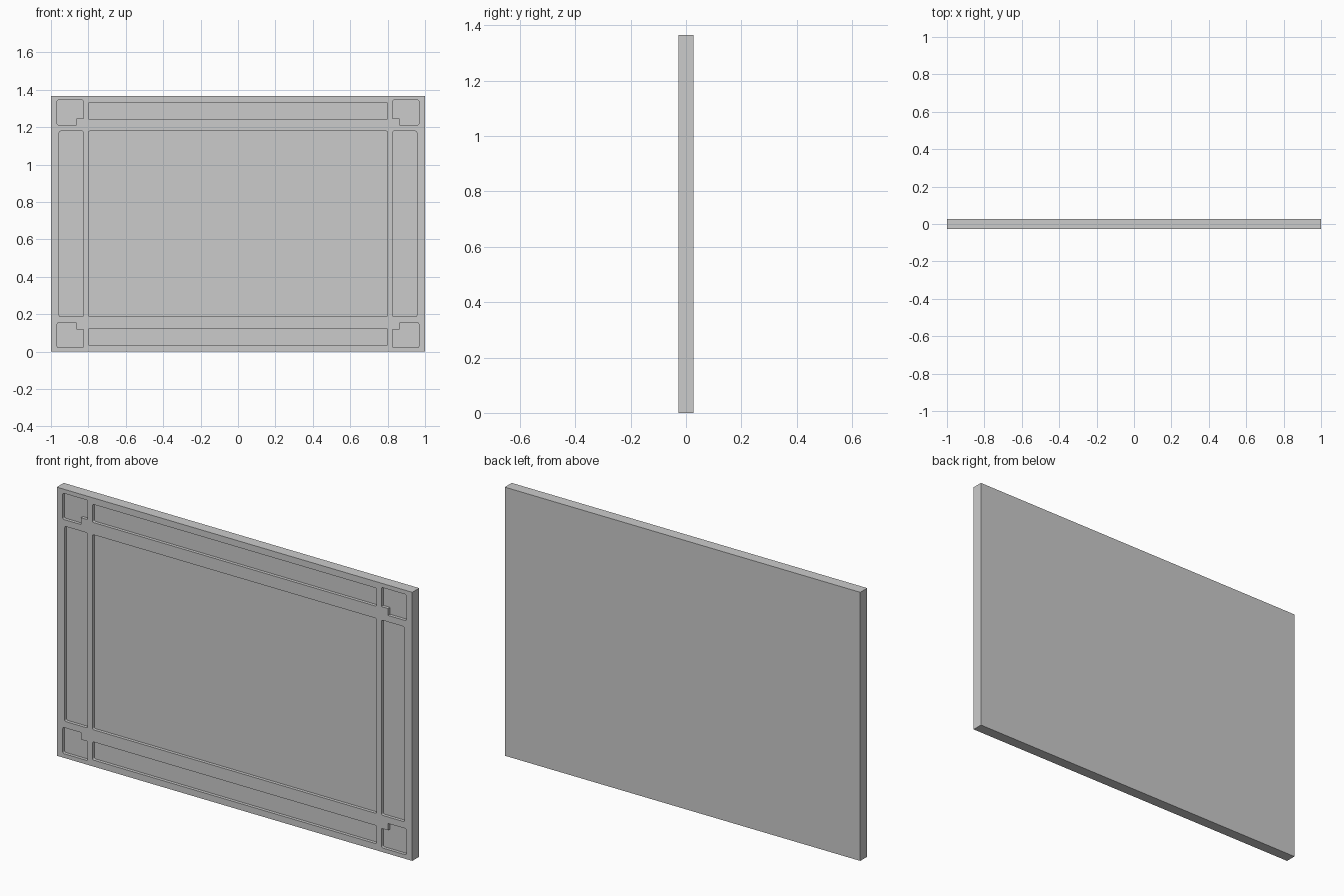
import bpy
import bmesh

if "Cube" in bpy.data.objects:
    bpy.data.objects.remove(bpy.data.objects["Cube"])

HALF_W, HEIGHT, HALF_D = 1.0, 1.366, 0.028
MID_Z = HEIGHT / 2
DEPTH = 0.016          # depth of the recesses
RADIUS = 0.008         # rounding of the recess corners


def add_prism(bm, points, sharp=()):
    """Prism through the front face; points are (x, z) about the panel centre."""
    y0, y1 = -HALF_D - 0.05, -HALF_D + DEPTH
    front = [bm.verts.new((x, y0, z + MID_Z)) for x, z in points]
    back = [bm.verts.new((x, y1, z + MID_Z)) for x, z in points]
    n = len(points)
    faces = [bm.faces.new(front), bm.faces.new(back[::-1])]
    for i in range(n):
        j = (i + 1) % n
        faces.append(bm.faces.new((front[j], front[i], back[i], back[j])))
    bmesh.ops.recalc_face_normals(bm, faces=faces)
    edges = [bm.edges.get((front[i], back[i])) for i in range(n) if i not in sharp]
    bmesh.ops.bevel(bm, geom=edges, offset=RADIUS, segments=3, profile=0.5,
                    affect='EDGES')


def rect(x0, x1, z0, z1):
    return [(x0, z0), (x1, z0), (x1, z1), (x0, z1)]


def make_object(name, bm):
    mesh = bpy.data.meshes.new(name)
    bm.to_mesh(mesh)
    bm.free()
    obj = bpy.data.objects.new(name, mesh)
    bpy.context.collection.objects.link(obj)
    return obj


# Flat slab
bm = bmesh.new()
bmesh.ops.create_cube(bm, size=1)
for v in bm.verts:
    v.co = (v.co.x * 2 * HALF_W, v.co.y * 2 * HALF_D, v.co.z * HEIGHT + MID_Z)
panel = make_object("framed_panel", bm)

# Recess cutter: centre field, border strips and notched corner pockets
bm = bmesh.new()
add_prism(bm, rect(-0.80, 0.80, -0.496, 0.496))
corner = [(0.967, 0.662), (0.967, 0.529), (0.864, 0.529),
          (0.864, 0.564), (0.826, 0.564), (0.826, 0.662)]
for s in (-1, 1):
    add_prism(bm, rect(-0.80, 0.80, s * 0.558, s * 0.65))
    add_prism(bm, rect(s * 0.826, s * 0.956, -0.496, 0.496))
    for t in (-1, 1):
        add_prism(bm, [(s * x, t * z) for x, z in corner], sharp=(2, 3, 4))
cutter = make_object("recess_cutter", bm)
cutter.hide_render = True

# Cut the recesses and remove the helper
mod = panel.modifiers.new("recesses", 'BOOLEAN')
mod.operation = 'DIFFERENCE'
mod.solver = 'EXACT'
mod.object = cutter
bpy.context.view_layer.objects.active = panel
panel.select_set(True)
bpy.ops.object.modifier_apply(modifier=mod.name)
bpy.data.objects.remove(cutter, do_unlink=True)
